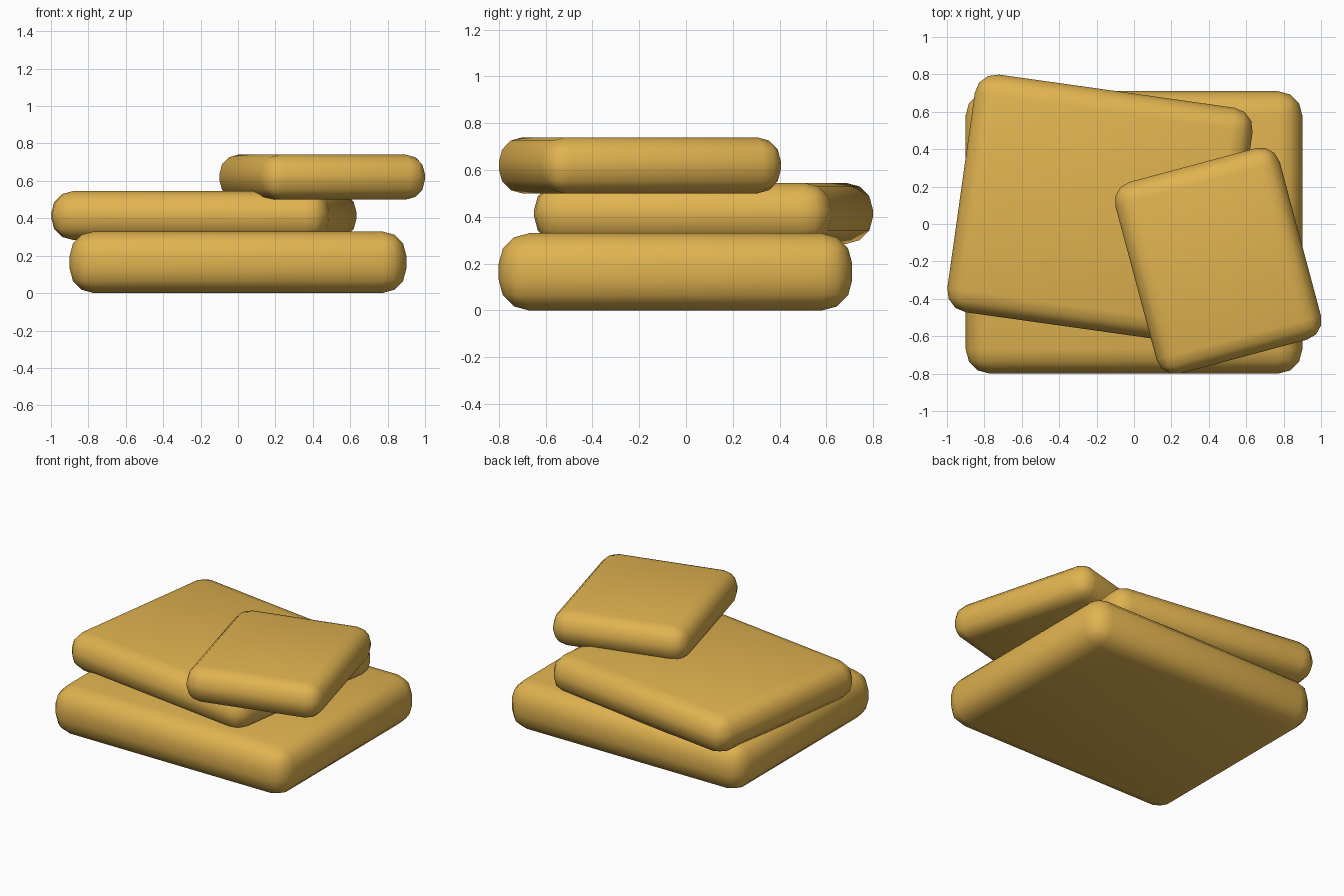
import bpy
import math

default = bpy.data.objects.get("Cube")
if default:
    bpy.data.objects.remove(default, do_unlink=True)

# Warm golden colour shared by all slabs
gold = bpy.data.materials.new("golden_yellow")
gold.use_nodes = True
colour = (0.75, 0.45, 0.08, 1.0)
gold.diffuse_color = colour
gold.node_tree.nodes["Principled BSDF"].inputs["Base Color"].default_value = colour


def slab(name, centre, size, bottom, turn, radius):
    """Rounded box resting at height `bottom`, turned about z in degrees."""
    bpy.ops.mesh.primitive_cube_add(size=1, location=(*centre, bottom + size[2] / 2))
    obj = bpy.context.object
    obj.name = name
    obj.scale = size
    bpy.ops.object.transform_apply(location=False, rotation=False, scale=True)
    obj.rotation_euler.z = math.radians(turn)
    obj.data.materials.append(gold)
    bevel = obj.modifiers.new("rounded_edges", 'BEVEL')
    bevel.width = radius
    bevel.segments = 3
    bevel.limit_method = 'NONE'
    bpy.ops.object.shade_smooth()
    return obj


# Three loosely stacked slabs, each smaller than the one below
slab("bottom_slab", (0, -0.045), (1.8, 1.51, 0.33), 0.0, 0, 0.13)
slab("middle_slab", (-0.182, 0.075), (1.5, 1.283, 0.26), 0.285, -8, 0.115)
slab("top_slab", (0.45, -0.197), (0.91, 1.06, 0.24), 0.5, 15, 0.105)
